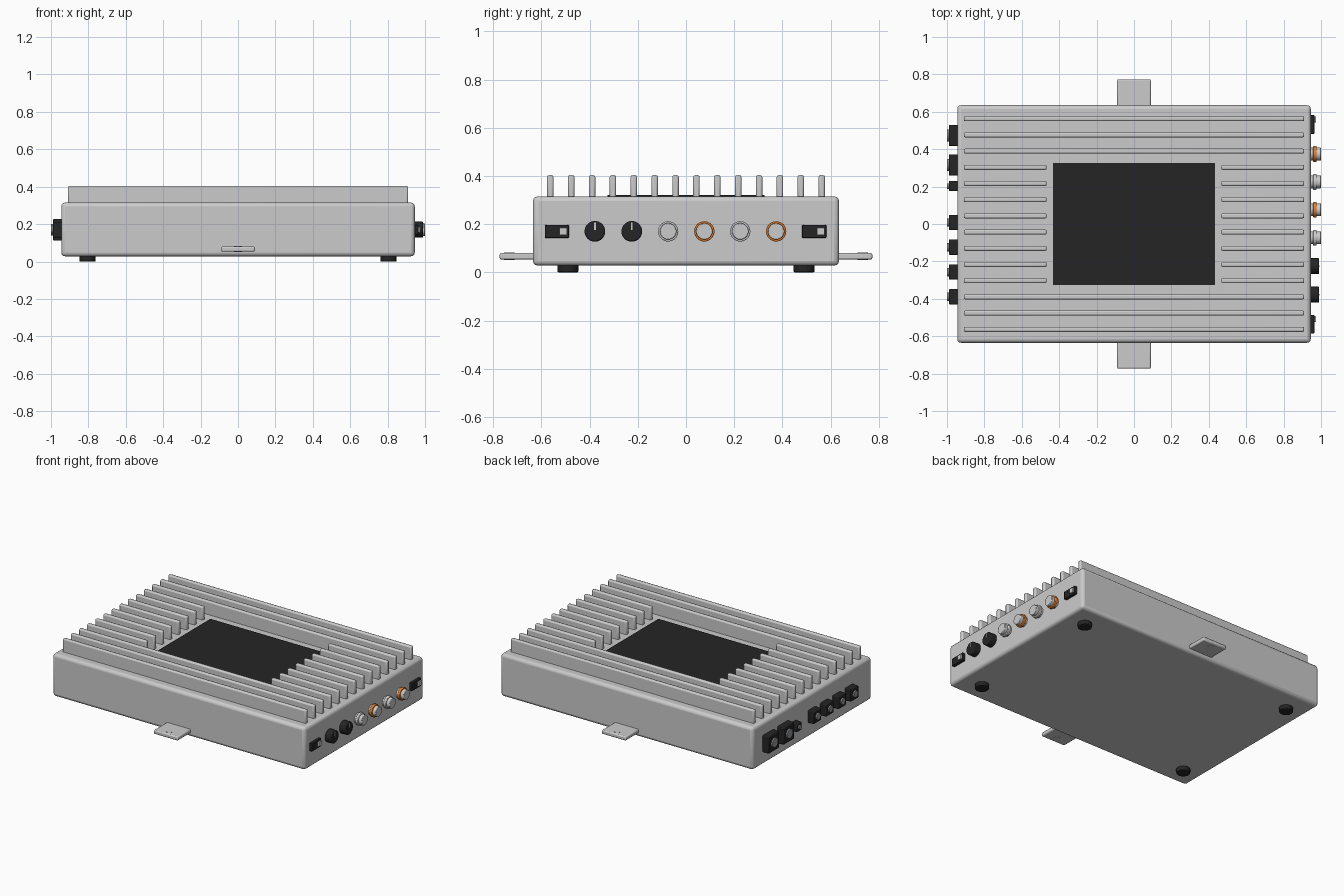
import bpy, math

if "Cube" in bpy.data.objects:
    bpy.data.objects.remove(bpy.data.objects["Cube"])


def material(name, r, g, b):
    m = bpy.data.materials.new(name)
    m.diffuse_color = (r, g, b, 1)
    m.use_nodes = True
    m.node_tree.nodes["Principled BSDF"].inputs["Base Color"].default_value = m.diffuse_color
    return m


BLACK = material("black", 0.018, 0.018, 0.019)
SILVER = material("silver", 0.62, 0.63, 0.64)
DULL = material("dull_metal", 0.3, 0.31, 0.32)
ORANGE = material("orange", 0.8, 0.2, 0.02)


def finish(o, name, mat, bevel, segs=2):
    o.name = name
    if mat:
        o.data.materials.append(mat)
    if bevel:
        b = o.modifiers.new("bevel", 'BEVEL')
        b.width, b.segments, b.limit_method = bevel, segs, 'ANGLE'
    bpy.ops.object.shade_smooth_by_angle(angle=math.radians(35))
    return o


def box(name, x, y, z, mat=None, bevel=0, segs=2):
    """Box from (min, max) ranges on each axis."""
    bpy.ops.mesh.primitive_cube_add(size=1, location=[sum(r) / 2 for r in (x, y, z)])
    o = bpy.context.object
    o.scale = [r[1] - r[0] for r in (x, y, z)]
    bpy.ops.object.transform_apply(location=False, rotation=False, scale=True)
    return finish(o, name, mat, bevel, segs)


def around(c, half):
    return (c - half, c + half)


def cyl_x(name, x, y, z, r, mat, bevel=0):
    bpy.ops.mesh.primitive_cylinder_add(vertices=32, radius=r, depth=x[1] - x[0],
                                        location=(sum(x) / 2, y, z), rotation=(0, math.pi / 2, 0))
    return finish(bpy.context.object, name, mat, bevel)


def cyl_z(name, x, y, z, r, mat, bevel=0):
    bpy.ops.mesh.primitive_cylinder_add(vertices=28, radius=r, depth=z[1] - z[0],
                                        location=(x, y, sum(z) / 2))
    return finish(bpy.context.object, name, mat, bevel)


# Housing and top panel
box("housing", (-0.945, 0.945), (-0.635, 0.635), (0.028, 0.315), None, 0.02, 3)
box("top_panel", (-0.434, 0.434), (-0.325, 0.325), (0.30, 0.32), BLACK)

# Cooling fins: full length at the edges, split around the panel
for i in range(14):
    y = around(-0.563 + i * 1.126 / 13, 0.0135)
    z = (0.305, 0.403)
    if i < 3 or i > 10:
        box("fin_long", (-0.91, 0.91), y, z, None, 0.008)
    else:
        box("fin_left", (-0.91, -0.467), y, z, None, 0.008)
        box("fin_right", (0.467, 0.91), y, z, None, 0.008)

# Mounting tabs with screw discs, and feet
for s in (-1, 1):
    box("mount_tab", (-0.09, 0.09), sorted((s * 0.61, s * 0.773)), (0.053, 0.08), None, 0.007)
    cyl_z("tab_screw", 0, s * 0.733, (0.051, 0.082), 0.022, SILVER)
    for x in (-0.805, 0.805):
        cyl_z("foot", x, s * 0.49, (0, 0.035), 0.043, BLACK, 0.004)

Z = 0.17
# Right side: slide switches
for y in (-0.536, 0.532):
    box("switch_plate", (0.935, 0.964), around(y, 0.05), around(Z, 0.027), BLACK, 0.003)
    box("switch_slider", (0.955, 0.973), around(y + 0.027, 0.016), around(Z, 0.016), SILVER, 0.002)

# Right side: knobs with pointer marks
for y in (-0.378, -0.225):
    cyl_x("knob", (0.935, 0.99), y, Z, 0.043, BLACK, 0.006)
    box("knob_pointer", (0.98, 0.993), around(y, 0.004), (Z + 0.006, Z + 0.036), SILVER)

# Right side: round jacks with alternating collars
for i, y in enumerate((-0.074, 0.076, 0.225, 0.374)):
    cyl_x("jack_barrel", (0.935, 1.0), y, Z, 0.034, SILVER, 0.003)
    cyl_x("jack_collar", (0.958, 0.977), y, Z, 0.042, ORANGE if i % 2 else SILVER, 0.003)

# Left side: terminal blocks (y, half size) with round contacts
for y, h in ((0.473, 0.057), (0.315, 0.057), (0.203, 0.027),
             (0.008, 0.041), (-0.124, 0.041), (-0.257, 0.041), (-0.389, 0.041)):
    box("terminal_block", (-0.99, -0.935), around(y, h), around(Z, h), BLACK, 0.005)
    cyl_x("terminal_contact", (-1.0, -0.98), y, Z, h * 0.55, DULL, 0.002)
